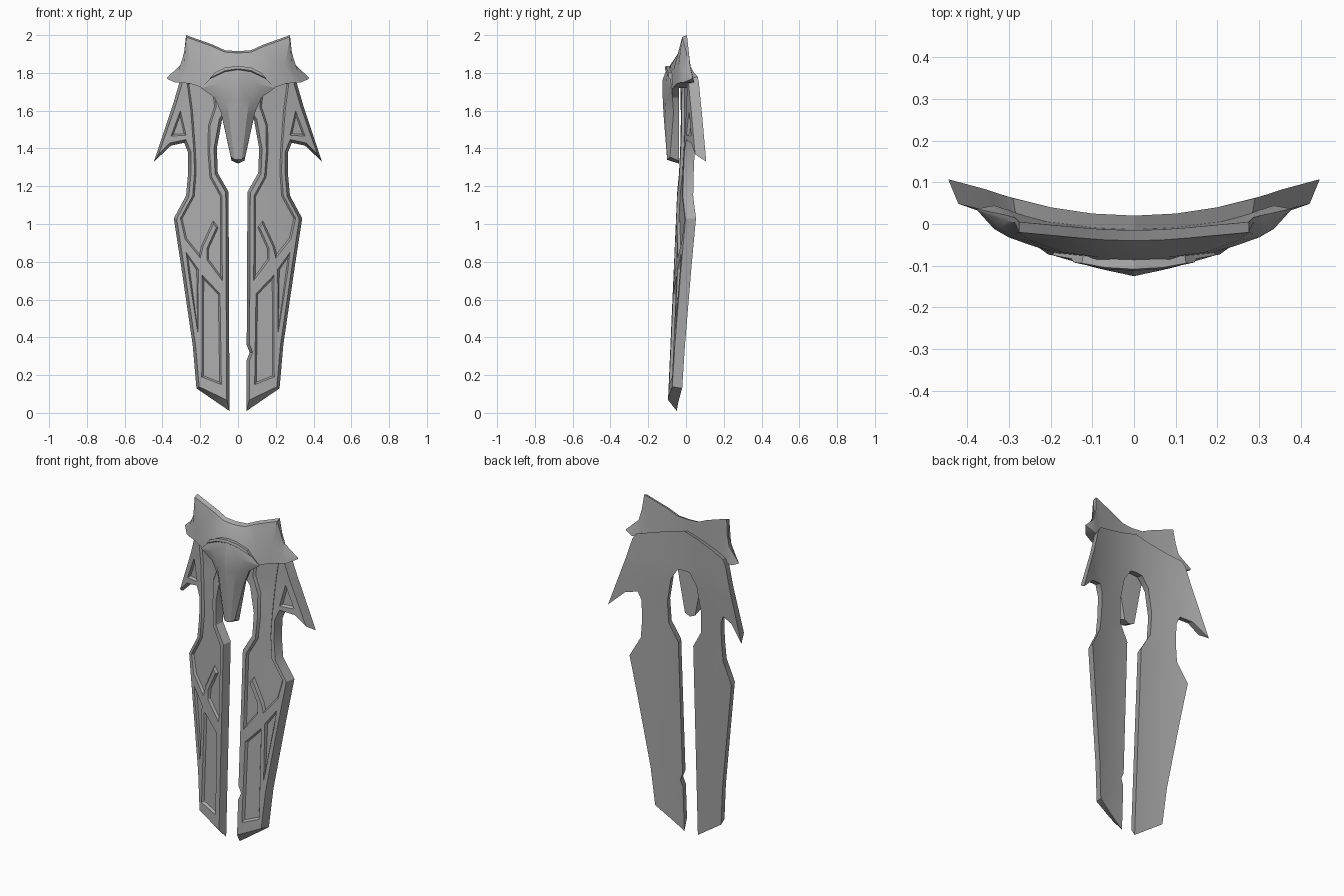
import bpy, bmesh, math
from mathutils import Vector

if "Cube" in bpy.data.objects:
    bpy.data.objects.remove(bpy.data.objects["Cube"])

steel = bpy.data.materials.new("grey_steel")
steel.diffuse_color = (0.40, 0.40, 0.40, 1)
steel.use_nodes = True
steel.node_tree.nodes["Principled BSDF"].inputs["Base Color"].default_value = steel.diffuse_color


def finish(name, bm, angle=25):
    bmesh.ops.recalc_face_normals(bm, faces=bm.faces[:])
    me = bpy.data.meshes.new(name)
    bm.to_mesh(me)
    bm.free()
    me.materials.append(steel)
    ob = bpy.data.objects.new(name, me)
    bpy.context.collection.objects.link(ob)
    bpy.ops.object.select_all(action='DESELECT')
    ob.select_set(True)
    bpy.context.view_layer.objects.active = ob
    bpy.ops.object.shade_smooth_by_angle(angle=math.radians(angle))
    return ob


def inset(pts, d):
    """Mitred inward offset of a counter-clockwise outline."""
    out = []
    for i, p in enumerate(pts):
        p = Vector(p)
        a = (p - Vector(pts[i - 1])).normalized()
        b = (Vector(pts[(i + 1) % len(pts)]) - p).normalized()
        na, nb = Vector((-a.y, a.x)), Vector((-b.y, b.x))
        m = (na + nb).normalized()
        q = p + m * min(d / max(m.dot(na), 0.05), 3 * d)
        out.append((0.0 if p.x == 0 else q.x, q.y))
    return out


def ring(bm, pts, y, sx):
    vs = [bm.verts.new((sx * x, y, z)) for x, z in pts]
    es = [bm.edges.new((vs[i - 1], vs[i])) for i in range(len(vs))]
    return vs, es


def bridge(bm, a, b, skip_seam=False):
    for i in range(len(a)):
        if skip_seam and abs(a[i].co.x) + abs(a[i - 1].co.x) < 1e-6:
            continue
        bm.faces.new((a[i - 1], a[i], b[i], b[i - 1]))


def fill(bm, edges):
    bmesh.ops.triangle_fill(bm, edges=edges, use_beauty=True, normal=(0, -1, 0))


# Long split back plate: outline halves, running down the inner edge
ARCH = [(0, 1.62), (.04, 1.615), (.085, 1.55), (.112, 1.40), (.107, 1.27), (.05, 1.17)]
NOTCH = [(.046, .36), (.062, .32), (.046, .28)]
OUTER = [(.045, .01), (.22, .13), (.24, .36), (.30, .77), (.34, 1.03), (.275, 1.15),
         (.265, 1.26), (.265, 1.38), (.285, 1.43), (.355, 1.415), (.445, 1.33),
         (.345, 1.63), (.31, 1.75), (.29, 1.78), (0, 1.86)]
# Sunken panels: upper field, side sliver, lower window, spike triangle
PANELS = [
    [(.13, 1.75), (.115, 1.62), (.148, 1.52), (.15, 1.38), (.14, 1.25), (.085, 1.15),
     (.083, .70), (.165, .81), (.165, .87), (.115, .98), (.13, 1.0), (.185, .88),
     (.20, .82), (.28, .92), (.305, 1.03), (.24, 1.15), (.23, 1.28), (.235, 1.40),
     (.25, 1.6), (.27, 1.75)],
    [(.275, .85), (.21, .76), (.212, .42), (.262, .74)],
    [(.095, .63), (.088, .15), (.192, .19), (.19, .73)],
    [(.305, 1.6), (.275, 1.47), (.355, 1.465)]]
THICK, SUNK = 0.05, 0.014

bm = bmesh.new()
for sx in (1, -1):
    outline = ARCH + (NOTCH if sx > 0 else []) + OUTER
    front = [(x, z + (.03 if z < .1 else 0)) for x, z in inset(outline, .015)]
    back_v, back_e = ring(bm, outline, 0, sx)
    front_v, front_e = ring(bm, front, -THICK, sx)
    bridge(bm, back_v, front_v, True)
    fill(bm, back_e)
    for panel in PANELS:
        lip_v, lip_e = ring(bm, panel, -THICK, sx)
        floor_v, floor_e = ring(bm, inset(panel, .009), -THICK + SUNK, sx)
        bridge(bm, lip_v, floor_v)
        fill(bm, floor_e)
        front_e = front_e + lip_e
    fill(bm, front_e)
bmesh.ops.remove_doubles(bm, verts=bm.verts[:], dist=1e-5)
# Extra cuts let the flat plate bend round the body
cuts = [((x, 0, 0), (1, 0, 0)) for x in (-.3, -.2, -.1, .1, .2, .3)] + [((0, 0, 1.6), (0, 0, 1))]
for co, no in cuts:
    bmesh.ops.bisect_plane(bm, geom=bm.verts[:] + bm.edges[:] + bm.faces[:],
                           plane_co=co, plane_no=no, dist=1e-5)
for v in bm.verts:
    v.co.y += .02 + .5 * v.co.x ** 2 - .07 * max(0, 1.6 - v.co.z) / 1.6
finish("split_back_plate", bm)


def half_loft(name, rows, caps, angle):
    """Skin matching point rows into a half shell, then mirror it."""
    bm = bmesh.new()
    vs = [[bm.verts.new(p) for p in r] for r in rows]
    closed = len(caps) == 1
    for a, b in zip(vs, vs[1:]):
        for i in range(0 if closed else 1, len(a)):
            bm.faces.new((a[i - 1], a[i], b[i], b[i - 1]))
    for c in caps:
        bm.faces.new(vs[c])
    bmesh.ops.mirror(bm, geom=bm.verts[:] + bm.edges[:] + bm.faces[:], axis='X', merge_dist=1e-5)
    bmesh.ops.remove_doubles(bm, verts=bm.verts[:], dist=1e-5)
    finish(name, bm, angle)


# Horned top crest: each station is back top, front top, crease, lower lip, back bottom
crest = []
for top, crease, lip in [
        ((0, -.015, 1.915), (0, -.085, 1.84), (0, -.10, 1.79)),
        ((.07, -.013, 1.92), (.08, -.08, 1.84), (.10, -.095, 1.77)),
        ((.135, -.008, 1.95), (.17, -.068, 1.81), (.185, -.07, 1.72)),
        ((.275, .005, 2.0), (.25, -.04, 1.84), (.25, -.05, 1.742)),
        ((.285, .015, 1.91), (.285, -.025, 1.825), (.30, -.032, 1.748)),
        ((.302, .02, 1.845), (.32, -.008, 1.80), (.335, -.012, 1.75)),
        ((.375, .036, 1.775), (.376, .033, 1.772), (.374, .031, 1.768))]:
    x, y, z = top
    t = .025 if x < .28 else .012 if x < .35 else .002
    crest.append([top, (x, y - t, z - t * .4), crease, lip,
                  (lip[0], .5 * lip[0] ** 2 - .012 if x < .35 else .037, lip[2])])
half_loft("horned_crest", crest, [6], 25)

# Pointed centre plate: each row is ridge, mid, front edge, back edge, back middle
centre = []
for c, m, e in [
        ((0, -.108, 1.837), (.07, -.104, 1.828), (.125, -.094, 1.80)),
        ((0, -.112, 1.822), (.07, -.108, 1.812), (.145, -.092, 1.775)),
        ((0, -.104, 1.817), (.068, -.099, 1.806), (.15, -.083, 1.768)),
        ((0, -.125, 1.76), (.095, -.104, 1.745), (.195, -.075, 1.72)),
        ((0, -.123, 1.66), (.06, -.112, 1.655), (.125, -.072, 1.67)),
        ((0, -.119, 1.58), (.048, -.106, 1.575), (.09, -.066, 1.59)),
        ((0, -.10, 1.34), (.02, -.098, 1.343), (.037, -.085, 1.355))]:
    drop = .02 if e[2] < 1.4 else 0
    centre.append([c, m, e, (e[0] * .92, -.038, e[2] - drop), (0, -.038, c[2] - drop)])
half_loft("pointed_centre_plate", centre, [0, 6], 20)
